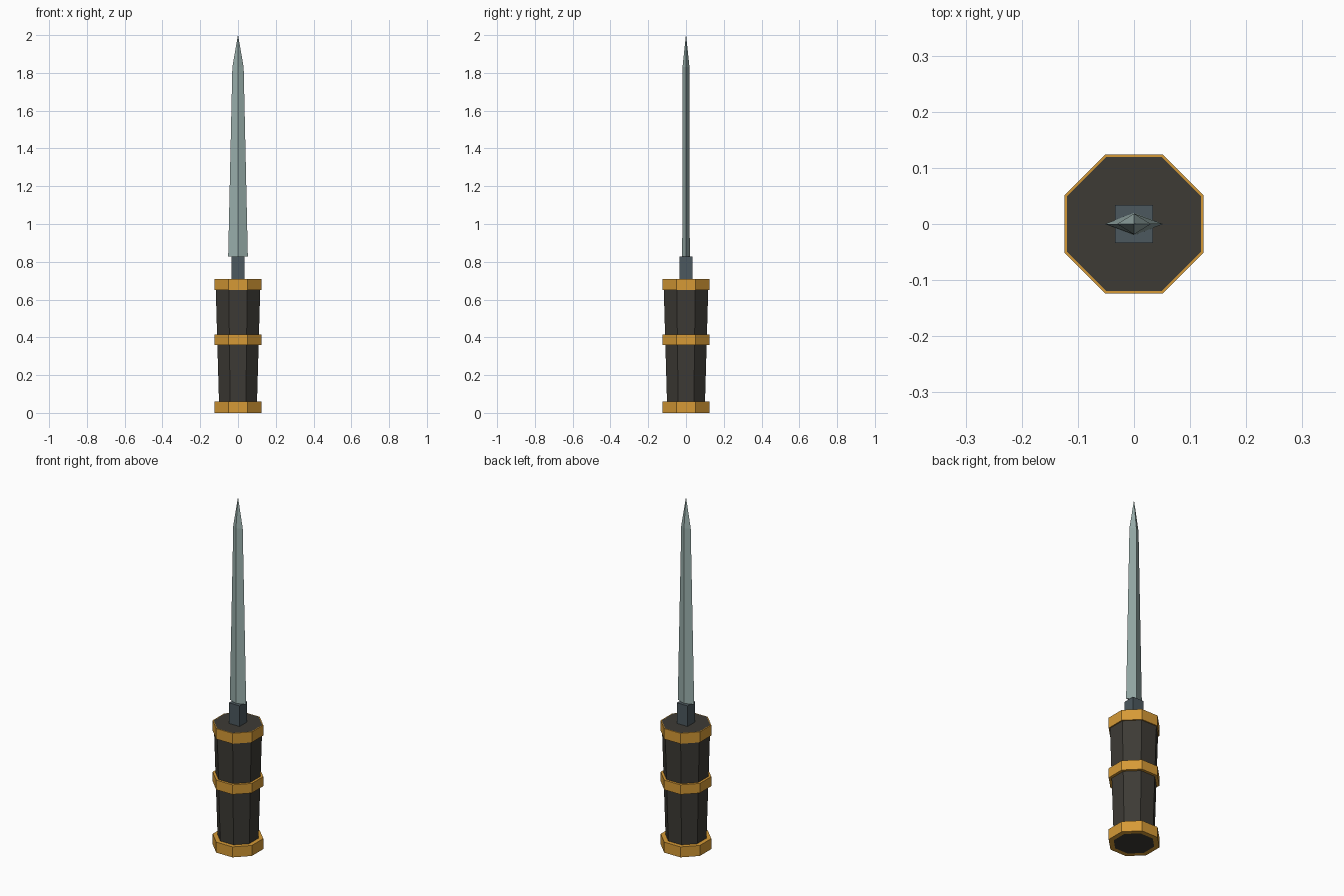
import bpy, math

if "Cube" in bpy.data.objects:
    bpy.data.objects.remove(bpy.data.objects["Cube"])

def srgb(r, g, b):
    f = lambda c: c / 12.92 if c <= 0.04045 else ((c + 0.055) / 1.055) ** 2.4
    return [f(v / 255) for v in (r, g, b)] + [1]

def material(name, *rgb):
    m = bpy.data.materials.new(name)
    m.diffuse_color = srgb(*rgb)
    m.use_nodes = True
    m.node_tree.nodes["Principled BSDF"].inputs["Base Color"].default_value = m.diffuse_color
    return m

gold = material("brass", 214, 154, 54)
dark = material("dark grip", 61, 59, 53)
iron = material("dark steel", 76, 88, 94)
steel = material("pale steel", 154, 175, 172)

def octagon(apothem, z):
    r = apothem / math.cos(math.pi / 8)
    return [(r * math.cos(a), r * math.sin(a), z)
            for a in (math.pi / 8 + i * math.pi / 4 for i in range(8))]

def diamond(x, y, z):
    return [(x, 0, z), (0, y, z), (-x, 0, z), (0, -y, z)]

def loft(name, rings, mat, closed=False):
    """Skin successive rings; cap the ends, or join last to first if closed."""
    n, k = len(rings[0]), len(rings)
    verts = [v for ring in rings for v in ring]
    faces = []
    for i in range(k if closed else k - 1):
        a, b = i * n, (i + 1) % k * n
        faces += [(a + j, a + (j + 1) % n, b + (j + 1) % n, b + j) for j in range(n)]
    if not closed:
        faces += [tuple(reversed(range(n))), tuple(range((k - 1) * n, k * n))]
    me = bpy.data.meshes.new(name)
    me.from_pydata(verts, [], faces)
    me.materials.append(mat)
    ob = bpy.data.objects.new(name, me)
    bpy.context.collection.objects.link(ob)
    return ob

# Tapered octagonal grip
def grip_size(z):
    return 0.099 + 0.0285 * z

loft("grip", [octagon(grip_size(z), z) for z in (0, 0.71)], dark)

# Three metal bands wrapped around the grip
for name, z0, z1 in (("bottom_band", 0, 0.06), ("middle_band", 0.36, 0.415), ("top_band", 0.65, 0.71)):
    loft(name, [octagon(0.124, z0), octagon(0.124, z1),
                octagon(grip_size(z1), z1), octagon(grip_size(z0), z0)], gold, closed=True)

# Square tang between grip and blade
h = 0.034
loft("tang", [[(h, -h, z), (h, h, z), (-h, h, z), (-h, -h, z)] for z in (0.70, 0.828)], iron)

# Diamond-section blade tapering to a point
blade = loft("blade", [diamond(0.052, 0.02, 0.828), diamond(0.03, 0.0185, 1.83),
                       diamond(0.0005, 0.0005, 2.0)], steel)
